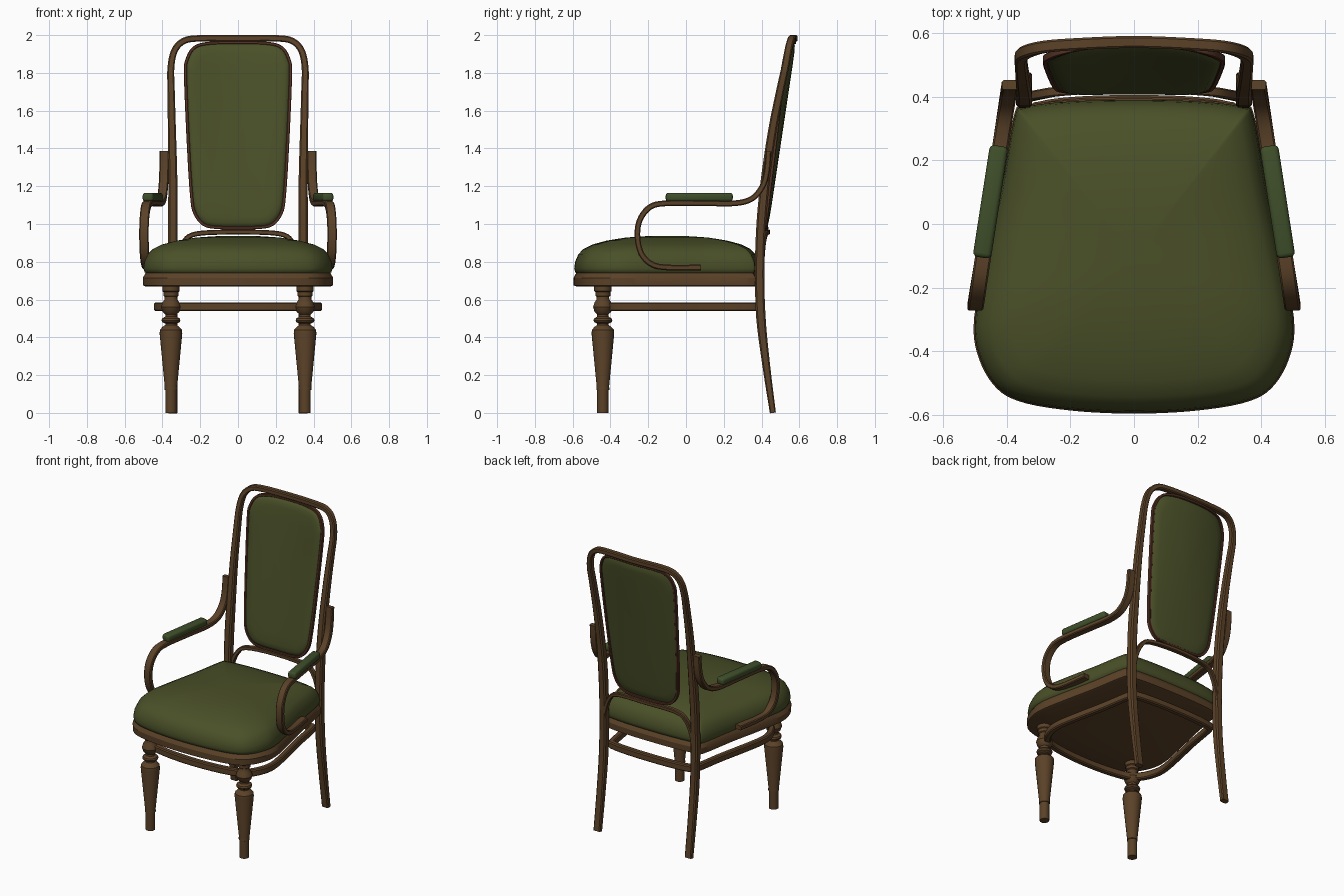
import bpy, bmesh, math
from mathutils import Vector

if "Cube" in bpy.data.objects:
    bpy.data.objects.remove(bpy.data.objects["Cube"])


def material(name, rgb):
    m = bpy.data.materials.new(name)
    m.diffuse_color = (*rgb, 1)
    m.use_nodes = True
    m.node_tree.nodes["Principled BSDF"].inputs["Base Color"].default_value = m.diffuse_color
    return m


WOOD = material("brown wood", (0.105, 0.054, 0.021))
RIM = material("reddish rim", (0.095, 0.034, 0.018))
GREEN = material("olive fabric", (0.068, 0.079, 0.021))
PAD = material("arm pad green", (0.050, 0.078, 0.023))


def finish(name, bm, mat, mirror=False, angle=40):
    bmesh.ops.recalc_face_normals(bm, faces=bm.faces[:])
    me = bpy.data.meshes.new(name)
    bm.to_mesh(me)
    bm.free()
    me.materials.append(mat)
    for p in me.polygons:
        p.use_smooth = True
    me.set_sharp_from_angle(angle=math.radians(angle))
    ob = bpy.data.objects.new(name, me)
    bpy.context.collection.objects.link(ob)
    if mirror:
        ob.modifiers.new("mirror", 'MIRROR').use_mirror_merge = False
    return ob


def loft(name, rings, mat, loop=False, **kw):
    """Skin a list of closed rings; cap the ends unless it loops."""
    bm = bmesh.new()
    vs = [[bm.verts.new(p) for p in r] for r in rings]
    n = len(vs[0])
    pairs = list(zip(vs, vs[1:])) + ([(vs[-1], vs[0])] if loop else [])
    for a, b in pairs:
        for i in range(n):
            j = (i + 1) % n
            bm.faces.new((a[i], a[j], b[j], b[i]))
    if not loop:
        bm.faces.new(vs[0])
        bm.faces.new(vs[-1])
    return finish(name, bm, mat, **kw)


def smooth(pts, closed=False, steps=5):
    """Catmull-Rom curve through the points."""
    p = [Vector(q) for q in pts]
    n = len(p)
    get = (lambda i: p[i % n]) if closed else (lambda i: p[max(0, min(n - 1, i))])
    out = []
    for i in range(n if closed else n - 1):
        a, b, c, d = (get(i + k) for k in (-1, 0, 1, 2))
        for s in range(steps):
            t = s / steps
            out.append(0.5 * (2 * b + (c - a) * t + (2 * a - 5 * b + 4 * c - d) * t * t
                              + (3 * b - a - 3 * c + d) * t ** 3))
    return out if closed else out + [p[-1]]


def mirrored(half, closed):
    """Complete a half path; its last point (and first, if closed) is on x = 0."""
    other = [(-q[0], *q[1:]) for q in half[::-1][1:]]
    return half + (other[:-1] if closed else other)


def sweep(name, path, size, ref, mat, closed=False, **kw):
    """Sweep a bevelled rectangle; size(p) gives (in-plane, along ref)."""
    ref = Vector(ref)
    n = len(path)
    rings = []
    for i, p in enumerate(path):
        if closed:
            t = path[(i + 1) % n] - path[i - 1]
        else:
            t = path[min(n - 1, i + 1)] - path[max(0, i - 1)]
        u = t.cross(ref).normalized()
        v = u.cross(t).normalized()
        w, h = (k / 2 for k in size(p))
        c = min(w, h) * 0.35
        sec = [(w, h - c), (w - c, h), (c - w, h), (-w, h - c),
               (-w, c - h), (c - w, -h), (w - c, -h), (w, c - h)]
        rings.append([p + u * a + v * b for a, b in sec])
    return loft(name, rings, mat, loop=closed, **kw)


# seat: wooden frame and domed cushion share one outline
SEAT = [(0, .39), (.2, .385), (.34, .368), (.375, .335), (.418, .1), (.462, -.1),
        (.498, -.29), (.49, -.4), (.44, -.5), (.36, -.553), (.2, -.582), (0, -.592)]
outline = smooth([(x, y, 0) for x, y in mirrored(SEAT, True)], True)


def seat_ring(s, z):
    return [Vector((p.x * s, -.1 + (p.y + .1) * s, z)) for p in outline]


loft("seat_frame", [seat_ring(*r) for r in
     [(.98, .67), (1.005, .675), (1.008, .715), (.985, .735), (.97, .745)]], WOOD, angle=30)
loft("seat_cushion", [seat_ring(*r) for r in
     [(.96, .735), (.99, .745), (1, .765), (.99, .80), (.955, .84), (.9, .868), (.8, .892),
      (.65, .912), (.45, .928), (.25, .935), (.08, .937)]], GREEN, angle=60)

# stretcher ring below the seat
sweep("stretcher_ring", [Vector((p.x * .85, -.04 + (p.y + .1) * .87, .562)) for p in outline],
      lambda p: (.038, .046), (0, 0, 1), WOOD, closed=True)

# turned front legs
LEG = [(.03, 0), (.03, .12), (.034, .122), (.034, .132), (.033, .14), (.06, .42), (.058, .44),
       (.045, .455), (.03, .465), (.03, .472), (.046, .48), (.05, .49), (.046, .5), (.03, .51),
       (.03, .522), (.044, .535), (.052, .56), (.044, .585), (.034, .6), (.033, .615),
       (.04, .62), (.04, .64), (.046, .645), (.046, .68)]
loft("front_legs", [[Vector((.355 + r * math.cos(a), -.44 + r * math.sin(a), z))
     for a in (k * math.tau / 24 for k in range(24))] for r, z in LEG], WOOD, mirror=True, angle=35)

# back legs, posts and top rail in one bent piece
POST = [(.345, .46, 0), (.345, .425, .25), (.345, .397, .5), (.345, .39, .75), (.345, .398, 1),
        (.345, .422, 1.25), (.35, .458, 1.5), (.354, .497, 1.7), (.355, .525, 1.83),
        (.335, .542, 1.92), (.285, .556, 1.97), (.2, .564, 1.983), (0, .572, 1.983)]


def post_size(p):
    top = max(0, min(1, (p.z - 1.1) / .85))
    foot = max(0, 1 - p.z / .5)
    return .05 - .016 * top, .05 - .012 * top - .018 * foot


sweep("back_frame", smooth(mirrored(POST, False)), post_size, (0, 1, 0), WOOD)

# small arch under the back panel
ARCH = [(.338, .398, .7), (.328, .4, .8), (.29, .408, .9), (.22, .418, .948), (0, .43, .957)]
sweep("back_arch", smooth(mirrored(ARCH, False)), lambda p: (.026, .03), (0, 1, 0), WOOD)

# upholstered back panel, bowed backwards, with a thin rim
PANEL = [(0, 1.96), (.15, 1.957), (.23, 1.935), (.27, 1.87), (.278, 1.78), (.262, 1.4),
         (.246, 1.15), (.23, 1.06), (.185, 1), (.12, .982), (0, .98)]
panel = smooth([(x, 0, z) for x, z in mirrored(PANEL, True)], True)


def on_back(x, z, dy=0):
    h = (z - .97) / 1.0
    return Vector((x, .422 + .15 * h - (.012 + .026 * h) * (x / .28) ** 2 + dy, z))


def panel_ring(s, dy):
    return [on_back(p.x * s, 1.47 + (p.z - 1.47) * (1 - (1 - s) * (.55 if s > .5 else 1)), dy)
            for p in panel]


loft("back_panel", [panel_ring(*r) for r in
     [(.05, .012), (.3, .012), (.55, .012), (.8, .011), (.94, .008), (.985, 0), (.97, -.01),
      (.9, -.02), (.8, -.024), (.55, -.026), (.3, -.026), (.05, -.026)]], GREEN, angle=60)
sweep("panel_rim", [on_back(p.x, p.z) for p in panel],
      lambda p: (.016, .024), (0, 1, 0), RIM, closed=True)

# curved arms, splaying outwards to the front
ARM = [(.437, 1.385), (.428, 1.28), (.405, 1.2), (.35, 1.135), (.26, 1.11), (.1, 1.11),
       (-.1, 1.11), (-.19, 1.09), (-.245, 1.02), (-.257, .93), (-.235, .84), (-.18, .787),
       (-.1, .77), (.075, .77)]
sweep("arms", smooth([(.5 - (y + .27) * .155, y, z) for y, z in ARM]),
      lambda p: (.03, .05), (1, 0, 0), WOOD, mirror=True)

# padded arm rests
for s, side in ((1, "right"), (-1, "left")):
    bm = bmesh.new()
    bmesh.ops.create_cube(bm, size=1)
    bmesh.ops.scale(bm, vec=(.058, .355, .046), verts=bm.verts)
    bmesh.ops.bevel(bm, geom=bm.edges[:], offset=.015, segments=3, profile=.5, affect='EDGES')
    pad = finish(side + "_arm_pad", bm, PAD)
    pad.location = (s * .451, .07, 1.142)
    pad.rotation_euler.z = s * math.atan(.155)
